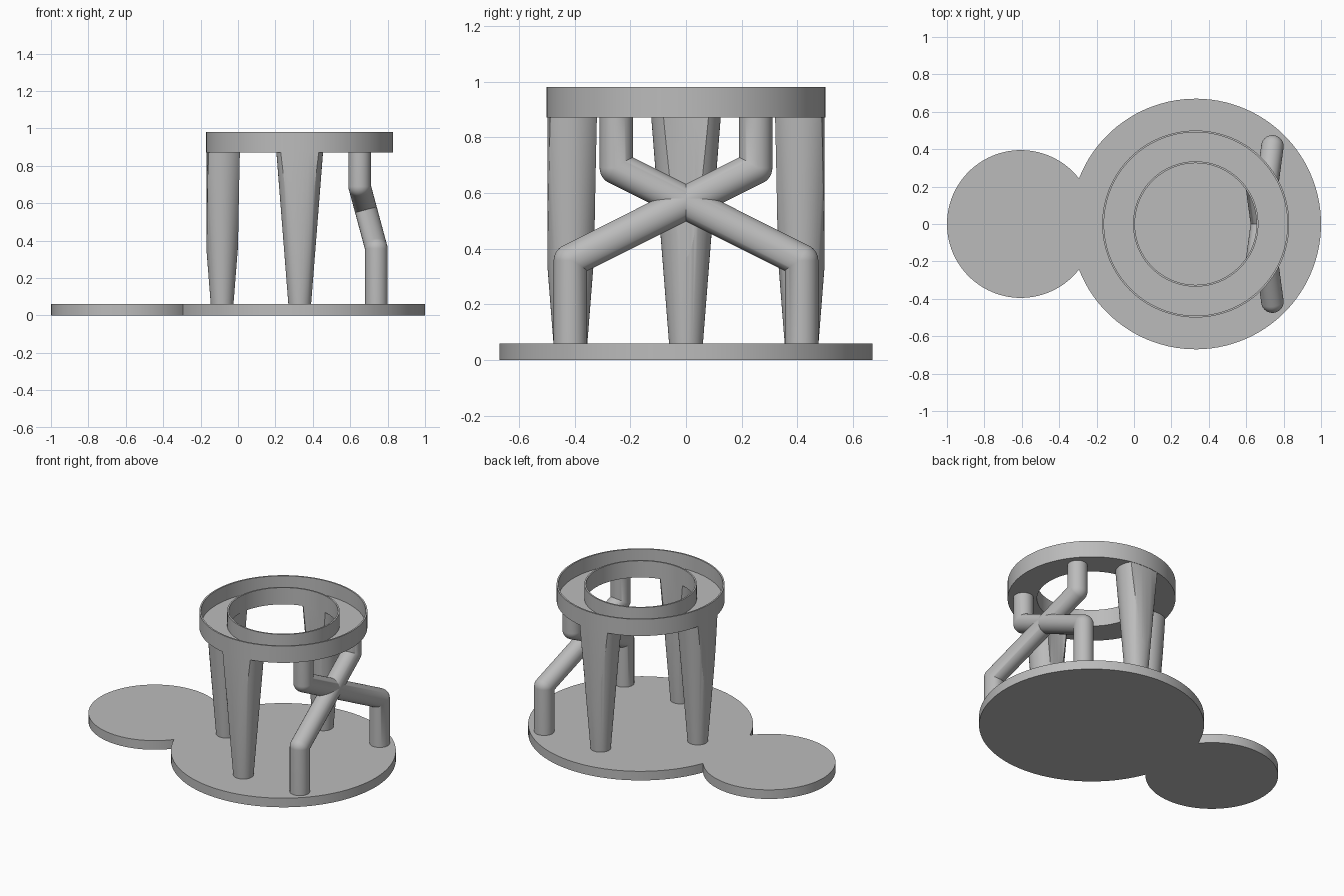
import bpy, bmesh, math
from mathutils import Vector

if "Cube" in bpy.data.objects:
    bpy.data.objects.remove(bpy.data.objects["Cube"])

CX = 0.33          # axis of the stand
BASE_Z = 0.06      # top of the base plate

grey = bpy.data.materials.new("plain grey")
grey.diffuse_color = (0.5, 0.5, 0.5, 1)
grey.use_nodes = True
grey.node_tree.nodes["Principled BSDF"].inputs["Base Color"].default_value = grey.diffuse_color


def finish(name, bm, angle=35):
    bmesh.ops.remove_doubles(bm, verts=bm.verts, dist=1e-5)
    bmesh.ops.recalc_face_normals(bm, faces=bm.faces)
    me = bpy.data.meshes.new(name)
    bm.to_mesh(me)
    bm.free()
    me.materials.append(grey)
    ob = bpy.data.objects.new(name, me)
    bpy.context.collection.objects.link(ob)
    smooth(ob, angle)
    return ob


def smooth(ob, angle=35):
    bpy.ops.object.select_all(action='DESELECT')
    ob.select_set(True)
    bpy.context.view_layer.objects.active = ob
    bpy.ops.object.shade_smooth_by_angle(angle=math.radians(angle))


def bridge(bm, rings, closed=False):
    n = len(rings[0])
    pairs = list(zip(rings, rings[1:]))
    if closed:
        pairs.append((rings[-1], rings[0]))
    for a, b in pairs:
        for i in range(n):
            j = (i + 1) % n
            bm.faces.new((a[i], a[j], b[j], b[i]))


def lathe(name, profile, n=128):
    bm = bmesh.new()
    rings = [[bm.verts.new((CX + r * math.cos(2 * math.pi * i / n),
                            r * math.sin(2 * math.pi * i / n), z))
              for i in range(n)] for r, z in profile]
    bridge(bm, rings, closed=True)
    return finish(name, bm)


# base plate: outline of two merged discs
def base_plate(r1=0.67, c2=-0.605, r2=0.395):
    d = CX - c2
    a = (d * d + r1 * r1 - r2 * r2) / (2 * d)
    h = math.sqrt(r1 * r1 - a * a)
    t1 = math.atan2(h, -a)            # where the big disc meets the small one
    t2 = math.atan2(h, d - a)
    pts = [(CX + r1 * math.cos(t), r1 * math.sin(t))
           for t in (-t1 + 2 * t1 * i / 96 for i in range(97))]
    pts += [(c2 + r2 * math.cos(t), r2 * math.sin(t))
            for t in (t2 + (2 * math.pi - 2 * t2) * i / 72 for i in range(1, 72))]
    bm = bmesh.new()
    face = bm.faces.new([bm.verts.new((x, y, 0)) for x, y in pts])
    up = bmesh.ops.extrude_face_region(bm, geom=[face], use_keep_orig=True)["geom"]
    bmesh.ops.translate(bm, vec=(0, 0, BASE_Z),
                        verts=[v for v in up if isinstance(v, bmesh.types.BMVert)])
    return finish("base_plate", bm)


base_plate()

# ring-shaped tray with thin raised rims
lathe("ring_tray", [(0.325, 0.87), (0.5, 0.87), (0.5, 0.98), (0.49, 0.98),
                    (0.49, 0.885), (0.335, 0.885), (0.335, 0.98), (0.325, 0.98)])

# tapered legs, trimmed to the width of the tray
trim = lathe("leg_trim", [(0.33, -0.1), (0.498, -0.1), (0.498, 1.1), (0.33, 1.1)])
trim.hide_render = True
for name, ang in (("front_leg", -90), ("back_leg", 90), ("left_leg", 180)):
    t = math.radians(ang)
    bm = bmesh.new()
    bmesh.ops.create_cone(bm, cap_ends=True, segments=64, radius1=0.06,
                          radius2=0.125, depth=0.825)
    bmesh.ops.translate(bm, verts=bm.verts, vec=(
        CX + 0.415 * math.cos(t), 0.415 * math.sin(t), 0.05 + 0.4125))
    leg = finish(name, bm)
    mod = leg.modifiers.new("trim", 'BOOLEAN')
    mod.operation = 'INTERSECT'
    mod.solver = 'EXACT'
    mod.object = trim
    bpy.ops.object.modifier_apply(modifier=mod.name)
    smooth(leg)
bpy.data.objects.remove(trim)


# bent pipes: rounded on the outside of each bend, mitred on the inside
def bent_pipe(name, side, r=0.06, n=48, steps=10):
    p = [Vector(c) for c in ((0.74, -0.415 * side, 0.05), (0.74, -0.415 * side, 0.357),
                             (0.65, 0.25 * side, 0.69), (0.65, 0.25 * side, 0.875))]
    up = Vector((0, 0, 1))
    slant = (p[2] - p[1]).normalized()
    axis = up.cross(slant).normalized()
    bend = up.angle(slant)
    bm = bmesh.new()
    rings = []

    def ring(centre, d, mitre=None, outer=1):
        o = d.cross(axis)
        verts = []
        for i in range(n):
            a = 2 * math.pi * i / n
            c, s = math.cos(a), math.sin(a)
            off = o * c
            if mitre is not None and c * outer < 0:
                off = mitre * (c / math.cos(bend / 2))
            verts.append(bm.verts.new(centre + r * (off + axis * s)))
        rings.append(verts)

    mid = (up + slant).normalized().cross(axis)
    out = 1 if mid.dot(up - slant) > 0 else -1
    ring(p[0], up)
    for joint, d1, d2, o in ((p[1], up, slant, out), (p[2], slant, up, -out)):
        for k in range(steps + 1):
            ring(joint, d1.slerp(d2, k / steps), mid, o)
    ring(p[3], up)
    for a, b in zip(rings, rings[1:]):
        for i in range(n):
            j = (i + 1) % n
            if (a[i].co - b[i].co).length + (a[j].co - b[j].co).length > 1e-6:
                bm.faces.new((a[i], a[j], b[j], b[i]))
    bm.faces.new(rings[0])
    bm.faces.new(rings[-1])
    bmesh.ops.dissolve_degenerate(bm, dist=1e-6, edges=bm.edges)
    return finish(name, bm)


bent_pipe("bent_pipe_front", 1)
bent_pipe("bent_pipe_back", -1)
